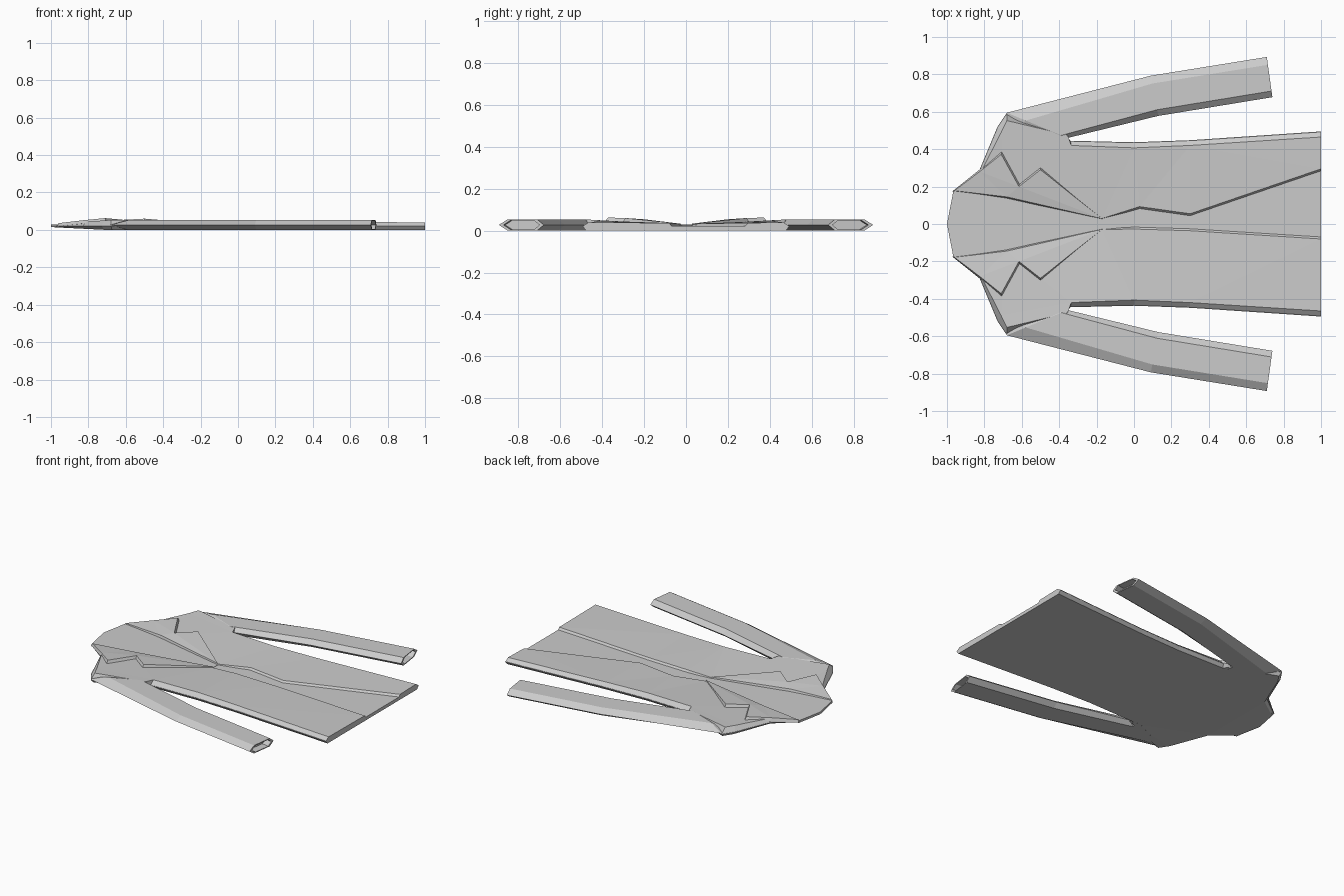
import bpy, bmesh
from mathutils import Vector

cube = bpy.data.objects.get("Cube")
if cube:
    bpy.data.objects.remove(cube)

# One cloth colour
cloth = bpy.data.materials.new("grey_cloth")
cloth.use_nodes = True
grey = (0.6, 0.6, 0.6, 1)
cloth.diffuse_color = grey
cloth.node_tree.nodes["Principled BSDF"].inputs["Base Color"].default_value = grey


def loft(name, loops, side=1):
    """Join equal loops of points with quads and close both ends; side=-1 flips y."""
    bm = bmesh.new()
    rings = [[bm.verts.new((x, y * side, z)) for x, y, z in loop] for loop in loops]
    n = len(rings[0])
    for a, b in zip(rings, rings[1:]):
        for i in range(n):
            j = (i + 1) % n
            bm.faces.new((a[i], a[j], b[j], b[i]))
    caps = [bm.faces.new(rings[0]), bm.faces.new(rings[-1])]
    bmesh.ops.triangulate(bm, faces=caps, ngon_method='BEAUTY')
    bmesh.ops.recalc_face_normals(bm, faces=bm.faces)
    mesh = bpy.data.meshes.new(name)
    bm.to_mesh(mesh)
    bm.free()
    mesh.materials.append(cloth)
    obj = bpy.data.objects.new(name, mesh)
    bpy.context.collection.objects.link(obj)
    return obj


def inset(points, d):
    """Move a flat outline inward (outward for negative d)."""
    pts = [Vector(p[:2]) for p in points]
    n = len(pts)
    area = sum(pts[i - 1].cross(pts[i]) for i in range(n))
    turn = 1 if area > 0 else -1
    result = []
    for i, p in enumerate(pts):
        a = (p - pts[i - 1]).normalized()
        b = (pts[(i + 1) % n] - p).normalized()
        na, nb = Vector((-a.y, a.x)), Vector((-b.y, b.x))
        result.append(p + (na + nb) * (turn * d / max(0.6, 1 + na.dot(nb))))
    return result


def both_sides(half):
    """Complete a half outline whose first point lies on the centre line."""
    return half + [(p[0], -p[1], *p[2:]) for p in reversed(half[1:])]


RIM = 0.022
collar = [(-0.965, 0.18), (-0.83, 0.28)]
shoulder = [(-0.73, 0.52), (-0.68, 0.595)]
flank = [(-0.355, 0.465), (-0.34, 0.445), (0, 0.437), (0.3, 0.448), (1, 0.495)]

# Back of the coat, bevelled underneath and lifted at the neck
outline = both_sides([(-1, 0)] + collar + shoulder + flank)
under = []
for (x, y), p in zip(outline, inset(outline, 0.018)):
    under.append((1 if x == 1 else p.x, p.y, max(0, (-0.72 - x) * 0.05)))
loft("back", [under, [(x, y, RIM) for x, y in outline]])

# Inner lining in the neck opening
lining = both_sides([(-1, 0, 0.03), (-0.965, 0.18, 0.03),
                     (-0.68, 0.14, 0.029), (-0.17, 0.03, 0.024)])
loft("neck_lining", [[(x, y, 0.015) for x, y, z in lining], lining])

# Front panels: shared outer bevel, different front edges
panel_top = [(-0.955, 0.18, 0.03), (-0.81, 0.295, 0.046), (-0.71, 0.49, 0.05),
             (-0.68, 0.553, 0.054), (-0.355, 0.475, 0.053), (-0.335, 0.42, 0.05),
             (0, 0.407, 0.047), (0.3, 0.42, 0.044), (1, 0.465, 0.04)]
panel_rim = [(x, y, RIM - 0.002) for x, y in collar + shoulder + flank]
left_edge = [(1, 0.295, 0.036), (0.3, 0.055, 0.034), (0.03, 0.093, 0.034)]
right_edge = [(1, 0.08, 0.036), (0.3, 0.036, 0.034), (0, 0.027, 0.034)]
neck_edge = [(-0.17, 0.03, 0.028), (-0.68, 0.145, 0.034)]

for name, edge, side in (("left_front", left_edge, 1), ("right_front", right_edge, -1)):
    foot = [(x, y - 0.014, RIM - 0.004) for x, y, z in edge]
    neck_foot = [(x, y, RIM - 0.004) for x, y, z in neck_edge]
    loft(name, [panel_rim + foot + neck_foot, panel_top + edge + neck_edge], side)

# Notched lapels laid over the panels
lapel = [(-0.96, 0.178, 0.036), (-0.68, 0.145, 0.043), (-0.17, 0.028, 0.033),
         (-0.5, 0.29, 0.06), (-0.615, 0.2, 0.054), (-0.71, 0.372, 0.063),
         (-0.825, 0.28, 0.052)]
lapel_foot = [(p.x, p.y, q[2] - 0.018) for p, q in zip(inset(lapel, -0.009), lapel)]

# Sleeve stations: outer point, inner point, outer bevel, inner bevel, top height
stations = [
    ((-0.69, 0.56), (-0.36, 0.40), 0.04, 0.01, 0.035),
    ((-0.68, 0.595), (-0.355, 0.46), 0.042, 0.014, 0.054),
    ((0.09, 0.793), (0.13, 0.578), 0.042, 0.033, 0.054),
    ((0.71, 0.893), (0.74, 0.678), 0.042, 0.033, 0.054),
]


def sleeve_section(outer, inner, bevel_out, bevel_in, top):
    o, i = Vector((*outer, 0.027)), Vector((*inner, 0.027))
    across = i - o
    a = o + across * (bevel_out / abs(across.y))
    b = i - across * (bevel_in / abs(across.y))
    return [o, Vector((a.x, a.y, top)), Vector((b.x, b.y, top)),
            i, Vector((b.x, b.y, 0)), Vector((a.x, a.y, 0))]


rings = [sleeve_section(*s) for s in stations]
# Hollow cuff opening
centre = sum(rings[-1], Vector()) / 6
mouth = [centre + (p - centre) * 0.8 for p in rings[-1]]
rings += [mouth, [p - Vector((0.05, 0.008, 0)) for p in mouth]]

for word, side in (("left", 1), ("right", -1)):
    loft(word + "_lapel", [lapel_foot, lapel], side)
    loft(word + "_sleeve", rings, side)
